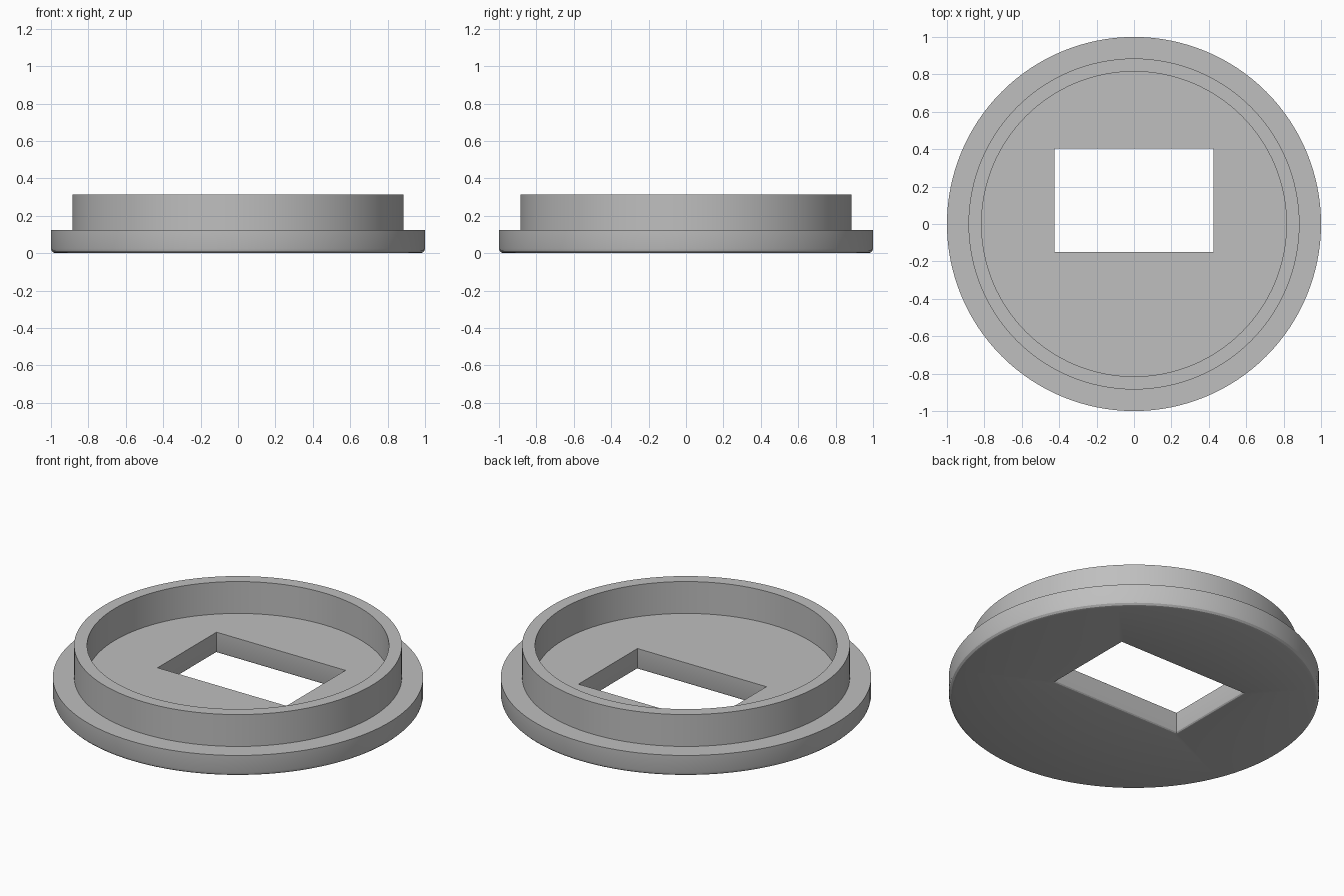
import bpy
import bmesh
from math import pi, sin, cos, radians
from mathutils import Vector

cube = bpy.data.objects.get("Cube")
if cube:
    bpy.data.objects.remove(cube, do_unlink=True)

SEGMENTS = 128
FLANGE_TOP, RIM_TOP = 0.125, 0.315
FLANGE_R, RIM_R, INNER_R = 1.0, 0.885, 0.815
OPEN_X, OPEN_MIN_Y, OPEN_MAX_Y = 0.425, -0.15, 0.405
ROUND_STEPS = 3

grey = bpy.data.materials.new("grey")
grey.use_nodes = True
colour = (0.52, 0.52, 0.52, 1)
grey.diffuse_color = colour
grey.node_tree.nodes["Principled BSDF"].inputs["Base Color"].default_value = colour


def make_object(name, bm):
    bmesh.ops.recalc_face_normals(bm, faces=bm.faces)
    mesh = bpy.data.meshes.new(name)
    bm.to_mesh(mesh)
    bm.free()
    mesh.materials.append(grey)
    obj = bpy.data.objects.new(name, mesh)
    bpy.context.collection.objects.link(obj)
    return obj


def rounding(radius):
    """Inset and height pairs of a rounded lower edge, bottom first."""
    angles = [pi / 2 * i / ROUND_STEPS for i in range(ROUND_STEPS + 1)]
    return [(radius * (1 - sin(a)), radius * (1 - cos(a))) for a in angles]


# Round cap: flange with rounded lower edge, raised rim and recessed floor
profile = [(0, 0)]
profile += [(FLANGE_R - inset, z) for inset, z in rounding(0.025)]
profile += [(FLANGE_R, FLANGE_TOP), (RIM_R, FLANGE_TOP), (RIM_R, RIM_TOP),
            (INNER_R, RIM_TOP), (INNER_R, FLANGE_TOP), (0, FLANGE_TOP)]
bm = bmesh.new()
verts = [bm.verts.new((r, 0, z)) for r, z in profile]
edges = [bm.edges.new(pair) for pair in zip(verts, verts[1:])]
bmesh.ops.spin(bm, geom=verts + edges, cent=(0, 0, 0), axis=(0, 0, 1),
               angle=2 * pi, steps=SEGMENTS, use_merge=True)
bmesh.ops.remove_doubles(bm, verts=bm.verts, dist=1e-5)
cap = make_object("round_cap", bm)

# Rectangular opening cutter, flared at the underside
levels = [(0.015, -0.1)] + rounding(0.015) + [(0, 0.5)]
bm = bmesh.new()
rings = []
for flare, z in levels:
    x, y0, y1 = OPEN_X + flare, OPEN_MIN_Y - flare, OPEN_MAX_Y + flare
    rings.append([bm.verts.new(Vector((px, py, z)))
                  for px, py in ((-x, y0), (x, y0), (x, y1), (-x, y1))])
for low, high in zip(rings, rings[1:]):
    for i in range(4):
        j = (i + 1) % 4
        bm.faces.new((low[i], low[j], high[j], high[i]))
bm.faces.new(rings[0])
bm.faces.new(rings[-1])
cutter = make_object("opening_cutter", bm)
cutter.hide_render = True

# Cut the opening, then drop the cutter
cut = cap.modifiers.new("opening", 'BOOLEAN')
cut.operation = 'DIFFERENCE'
cut.solver = 'EXACT'
cut.object = cutter
bpy.ops.object.select_all(action='DESELECT')
bpy.context.view_layer.objects.active = cap
cap.select_set(True)
bpy.ops.object.modifier_apply(modifier=cut.name)
bpy.data.objects.remove(cutter, do_unlink=True)
bpy.ops.object.shade_smooth_by_angle(angle=radians(20))
